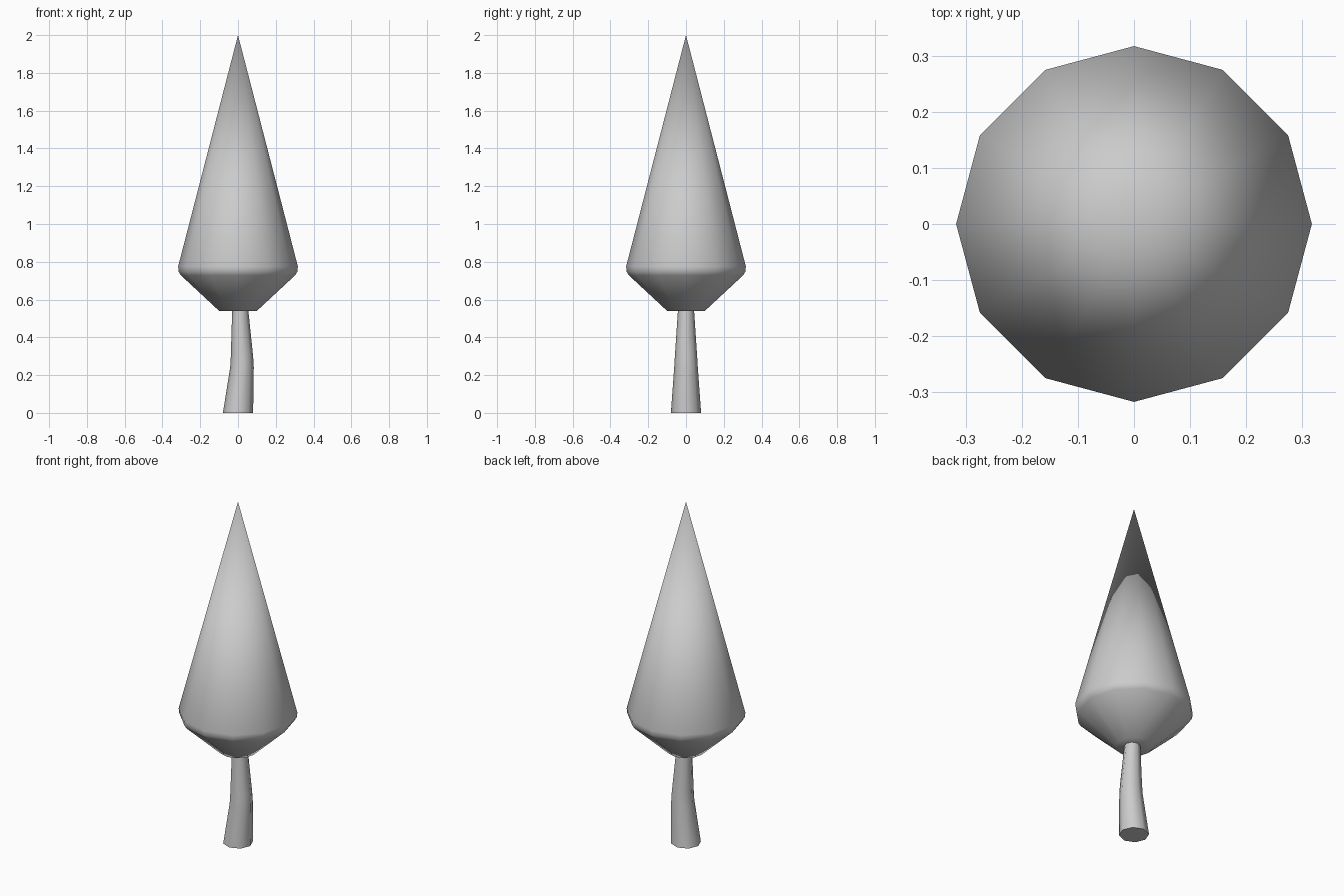
import bpy, math

if "Cube" in bpy.data.objects:
    bpy.data.objects.remove(bpy.data.objects["Cube"])


def loft(name, rings, sides, angle):
    """Stack of horizontal rings (centre x, radius, z), capped; radius 0 is a point."""
    verts, loops, faces = [], [], []
    for cx, r, z in rings:
        n = sides if r > 0 else 1
        loops.append([len(verts) + i for i in range(n)])
        verts += [(cx + r * math.cos(2 * math.pi * i / sides),
                   r * math.sin(2 * math.pi * i / sides), z) for i in range(n)]
    faces.append(loops[0][::-1])
    for a, b in zip(loops, loops[1:]):
        for i in range(sides):
            j = (i + 1) % sides
            if len(b) == 1:
                faces.append((a[i], a[j], b[0]))
            else:
                faces.append((a[i], a[j], b[j], b[i]))
    if len(loops[-1]) > 1:
        faces.append(loops[-1])
    mesh = bpy.data.meshes.new(name)
    mesh.from_pydata(verts, [], faces)
    obj = bpy.data.objects.new(name, mesh)
    bpy.context.collection.objects.link(obj)
    bpy.context.view_layer.objects.active = obj
    bpy.ops.object.select_all(action='DESELECT')
    obj.select_set(True)
    bpy.ops.object.shade_smooth_by_angle(angle=math.radians(angle))
    return obj


# Tapered trunk with a slight bend towards +x
loft("trunk", [(0, 0.08, 0), (0.021, 0.0625, 0.24), (0.021, 0.059, 0.3),
               (0.012, 0.043, 0.54), (0.01, 0.04, 0.62)], 8, 50)

# Conical foliage with a softened widest rim and a flat underside
loft("foliage", [(0, 0.1, 0.54), (0, 0.302, 0.728), (0, 0.314, 0.747),
                 (0, 0.317, 0.775), (0, 0, 2)], 12, 60)
